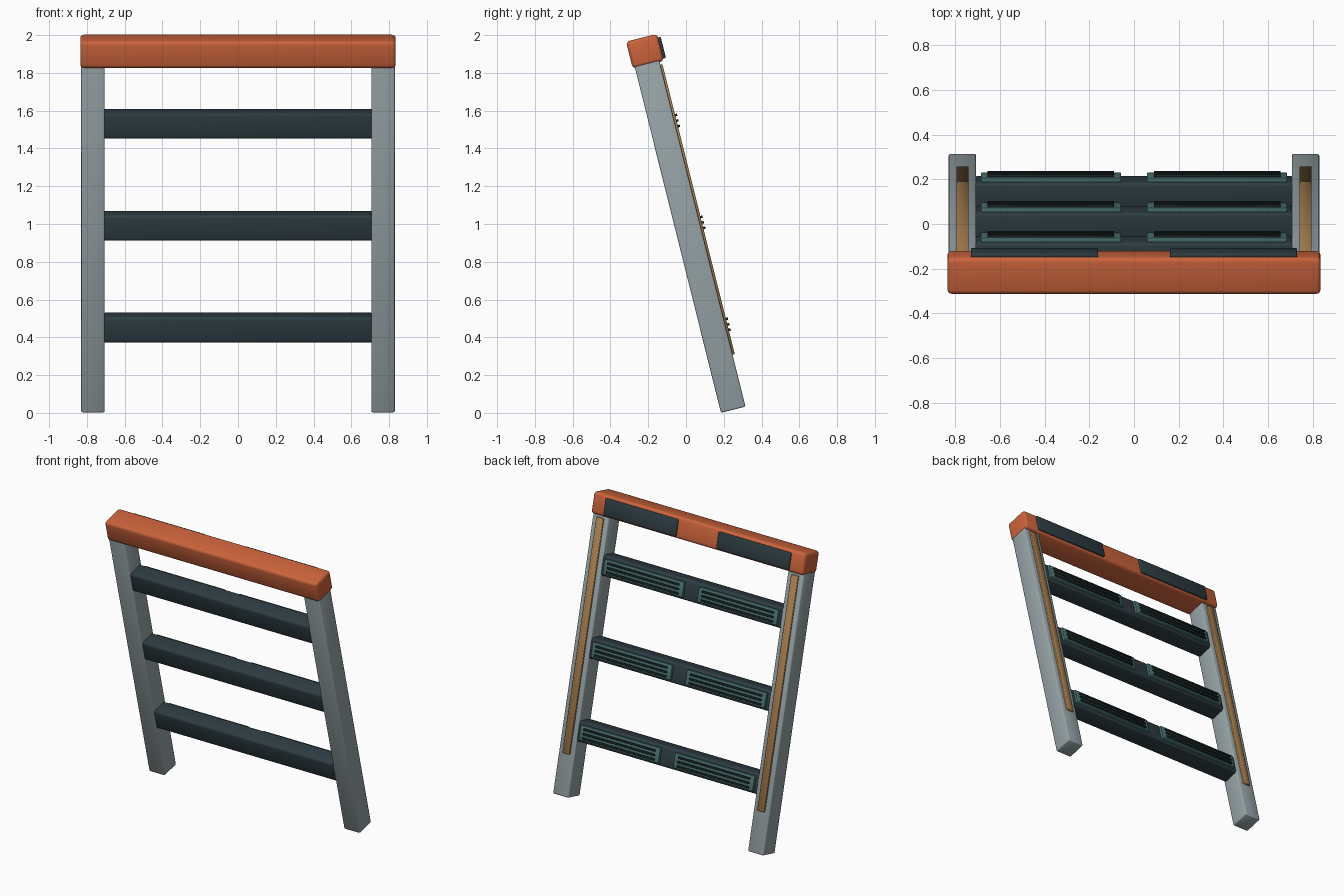
import bpy, bmesh
from math import radians
from mathutils import Matrix, Vector

cube = bpy.data.objects.get("Cube")
if cube:
    bpy.data.objects.remove(cube, do_unlink=True)


def material(name, rgb):
    mat = bpy.data.materials.new(name)
    mat.use_nodes = True
    mat.diffuse_color = (*rgb, 1)
    mat.node_tree.nodes["Principled BSDF"].inputs["Base Color"].default_value = (*rgb, 1)
    return mat


orange = material("burnt orange", (0.60, 0.125, 0.045))
grey = material("blue grey", (0.31, 0.37, 0.385))
slate = material("dark slate", (0.027, 0.046, 0.055))
teal = material("muted teal", (0.065, 0.165, 0.16))
wood = material("tan wood", (0.38, 0.21, 0.08))
black = material("near black", (0.012, 0.02, 0.022))

# The whole frame leans: y runs through its depth, z runs up along the posts
LEAN = Matrix.Rotation(radians(14), 4, "X")
FOOT = Vector((0, 0.25, 0.017))


def box(name, x, y, z, mat, bevel=0.0, segments=2):
    """Bevelled box between (min, max) pairs given in the leaning frame."""
    spans = (x, y, z)
    size = Vector([hi - lo for lo, hi in spans])
    centre = Vector([(hi + lo) / 2 for lo, hi in spans])
    bm = bmesh.new()
    bmesh.ops.create_cube(bm, size=1)
    bmesh.ops.scale(bm, vec=size, verts=bm.verts)
    if bevel:
        bmesh.ops.bevel(bm, geom=bm.edges[:], offset=bevel, segments=segments,
                        profile=0.5, affect="EDGES")
    mesh = bpy.data.meshes.new(name)
    bm.to_mesh(mesh)
    bm.free()
    mesh.materials.append(mat)
    obj = bpy.data.objects.new(name, mesh)
    bpy.context.collection.objects.link(obj)
    obj.matrix_world = Matrix.Translation(FOOT + LEAN @ centre) @ LEAN
    bpy.ops.object.select_all(action="DESELECT")
    obj.select_set(True)
    bpy.context.view_layer.objects.active = obj
    bpy.ops.object.shade_smooth_by_angle(angle=radians(50))
    return obj


def pair(name, x, *args, **kwargs):
    """The same box on the left (+x) and on the right (-x)."""
    box("left_" + name, x, *args, **kwargs)
    box("right_" + name, (-x[1], -x[0]), *args, **kwargs)


# Posts with wooden strips down their backs
pair("post", (0.706, 0.83), (-0.067, 0.067), (0, 1.92), grey, bevel=0.008)
pair("post_strip", (0.74, 0.795), (0.06, 0.079), (0.283, 1.865), wood, bevel=0.002, segments=1)

# Top rail with two pads on its back
box("top_rail", (-0.835, 0.835), (-0.079, 0.091), (1.88, 2.028), orange, bevel=0.02, segments=3)
pair("rail_pad", (0.16, 0.73), (0.08, 0.105), (1.893, 2.008), slate, bevel=0.006)

# Rungs, each with two grip plates carrying three ribs
for i in range(3):
    n = str(i + 1)
    mid = 0.448 + i * 0.556
    box("rung_" + n, (-0.72, 0.72), (-0.061, 0.061), (mid - 0.07, mid + 0.07),
        slate, bevel=0.016, segments=3)
    pair("grip_plate_" + n, (0.058, 0.685), (0.05, 0.079), (mid - 0.052, mid + 0.05),
         teal, bevel=0.004)
    for j in (-1, 0, 1):
        rib = mid - 0.003 + j * 0.03
        pair(f"grip_rib_{n}_{j + 2}", (0.09, 0.655), (0.07, 0.09),
             (rib - 0.0065, rib + 0.0065), black, bevel=0.002, segments=1)
